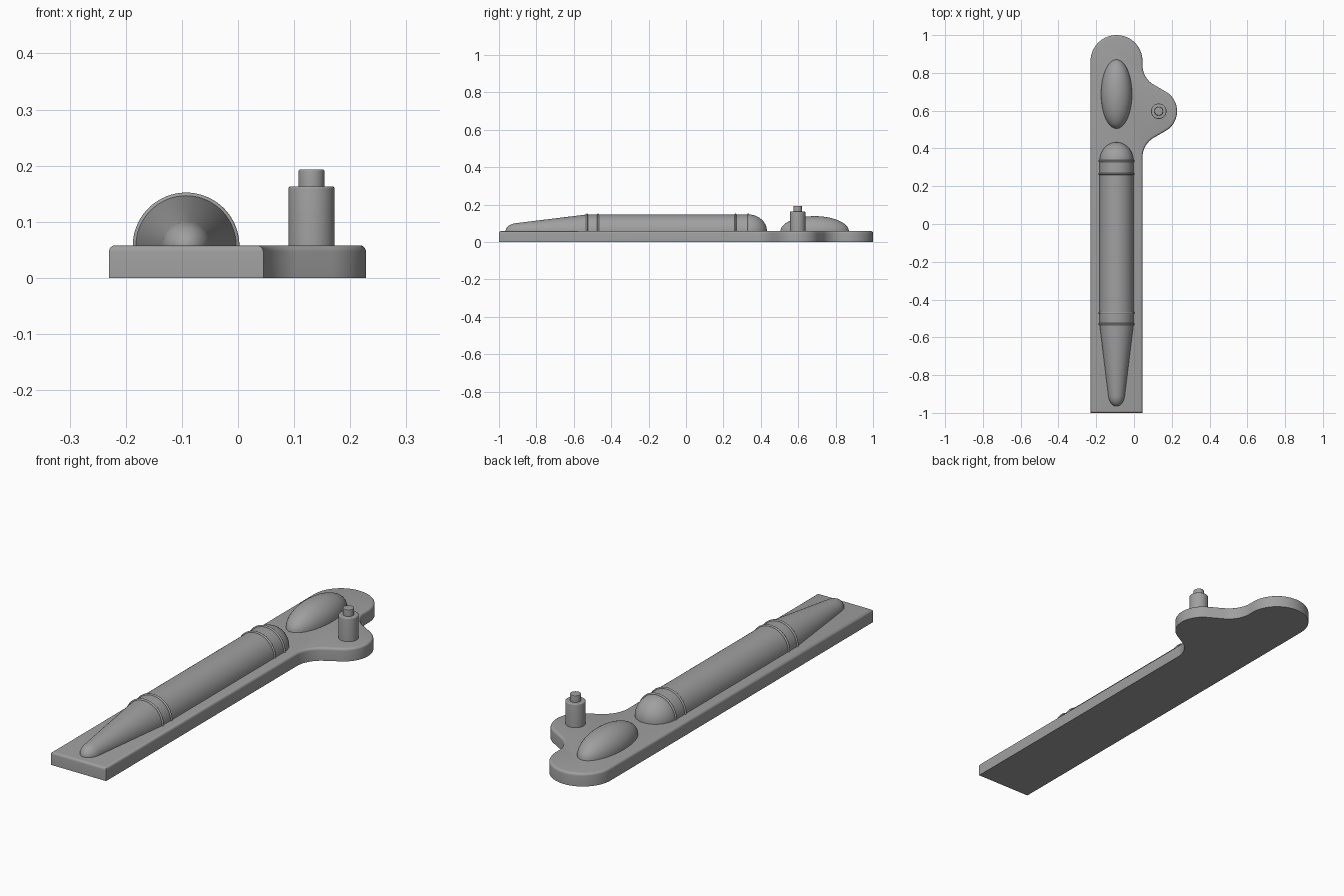
import bpy, bmesh
from math import sin, cos, pi, radians
from mathutils import Matrix, Vector

if "Cube" in bpy.data.objects:
    bpy.data.objects.remove(bpy.data.objects["Cube"])

TOP = 0.058          # top of the base plate
AXIS_X = -0.0925     # centre line of the plate and pen
LOBE_Y = 0.597

grey = bpy.data.materials.new("grey")
grey.use_nodes = True
grey.diffuse_color = (0.35, 0.35, 0.35, 1)
grey.node_tree.nodes["Principled BSDF"].inputs["Base Color"].default_value = (0.35, 0.35, 0.35, 1)


def finish(name, bm, angle=35):
    bmesh.ops.recalc_face_normals(bm, faces=bm.faces)
    mesh = bpy.data.meshes.new(name)
    bm.to_mesh(mesh)
    bm.free()
    mesh.materials.append(grey)
    obj = bpy.data.objects.new(name, mesh)
    bpy.context.collection.objects.link(obj)
    bpy.ops.object.select_all(action='DESELECT')
    obj.select_set(True)
    bpy.context.view_layer.objects.active = obj
    bpy.ops.object.shade_smooth_by_angle(angle=radians(angle))
    return obj


def arc(cx, cy, rx, ry, start, end, steps=14):
    angles = [radians(start + (end - start) * i / steps) for i in range(steps + 1)]
    return [(cx + rx * cos(a), cy + ry * sin(a)) for a in angles]


def lathe(name, profile, origin, axis, sweep, steps):
    """Spin (radius, distance) points about an axis; a half sweep is closed underneath."""
    side = Vector((1, 0, 0))
    bm = bmesh.new()
    verts = [bm.verts.new(side * r + axis * d) for r, d in profile]
    edges = [bm.edges.new(pair) for pair in zip(verts, verts[1:])]
    bmesh.ops.spin(bm, geom=verts + edges, cent=(0, 0, 0), axis=axis,
                   angle=sweep, steps=steps)
    bmesh.ops.remove_doubles(bm, verts=bm.verts, dist=1e-5)
    rim = [e for e in bm.edges if e.is_boundary]
    if rim:
        bmesh.ops.contextual_create(bm, geom=rim)
    bmesh.ops.translate(bm, verts=bm.verts, vec=origin)
    return finish(name, bm)


# Base plate: straight body, round back end and a side lobe with soft fillets
outline = [(-0.23, -1), (0.045, -1)]
outline += arc(0.165, 0.353, 0.12, 0.12, 180, 120)
outline += arc(0.108, LOBE_Y, 0.12, 0.12, -60, 60, 24)
outline += arc(0.165, 0.841, 0.12, 0.12, 240, 180)
outline += arc(AXIS_X, 0.8625, 0.1375, 0.1375, 0, 180, 36)
bm = bmesh.new()
bottom = bm.faces.new([bm.verts.new((x, y, 0)) for x, y in outline])
up = bmesh.ops.extrude_face_region(bm, geom=[bottom], use_keep_orig=True)
bmesh.ops.translate(bm, vec=(0, 0, TOP),
                    verts=[v for v in up["geom"] if isinstance(v, bmesh.types.BMVert)])
rim = [e for e in bm.edges if all(v.co.z > TOP / 2 for v in e.verts)]
bmesh.ops.bevel(bm, geom=rim, offset=0.011, offset_type='OFFSET',
                segments=4, profile=0.5, affect='EDGES')
finish("base_plate", bm)

# Half-round pen: blunt tip, cone, barrel and domed end
profile = arc(-0.9, 0, 0.065, 0.044, 180, 97, 10)
profile += [(-0.53, 0.09), (-0.47, 0.09), (0.265, 0.09)]
profile += arc(0.333, 0, 0.1, 0.09, 90, 0, 14)
pen_origin = (AXIS_X, 0, TOP - 0.001)
along = Vector((0, 1, 0))
lathe("pen_body", [(max(r, 0), y) for y, r in profile], pen_origin, along, -pi, 40)

# Thin raised rings around the pen
for i, y in enumerate((-0.53, -0.47, 0.265, 0.333)):
    ring = [(0.08, y - 0.005)] + [(r, d) for d, r in arc(y, 0.09, 0.005, 0.005, 180, 0, 8)]
    ring += [(0.08, y + 0.005), (0.08, y - 0.005)]
    lathe("pen_ring_%d" % (i + 1), ring, pen_origin, along, -pi, 40)

# Long oval dome behind the pen
bm = bmesh.new()
bmesh.ops.create_uvsphere(bm, u_segments=48, v_segments=24, radius=1)
bmesh.ops.bisect_plane(bm, geom=bm.verts[:] + bm.edges[:] + bm.faces[:],
                       plane_co=(0, 0, 0), plane_no=(0, 0, -1), clear_outer=True)
bmesh.ops.contextual_create(bm, geom=[e for e in bm.edges if e.is_boundary])
bmesh.ops.transform(bm, verts=bm.verts, matrix=Matrix.Translation((AXIS_X, 0.688, TOP - 0.001))
                    @ Matrix.Diagonal((0.082, 0.183, 0.081, 1)))
finish("oval_dome", bm)

# Stepped post on the lobe
post = [(0, TOP - 0.002), (0.041, TOP - 0.002)]
post += arc(0.037, 0.159, 0.004, 0.004, 0, 90, 4)
post += [(0.023, 0.163)] + arc(0.02, 0.19, 0.003, 0.003, 0, 90, 4) + [(0, 0.193)]
lathe("post", post, (0.131, LOBE_Y, 0), Vector((0, 0, 1)), 2 * pi, 40)
